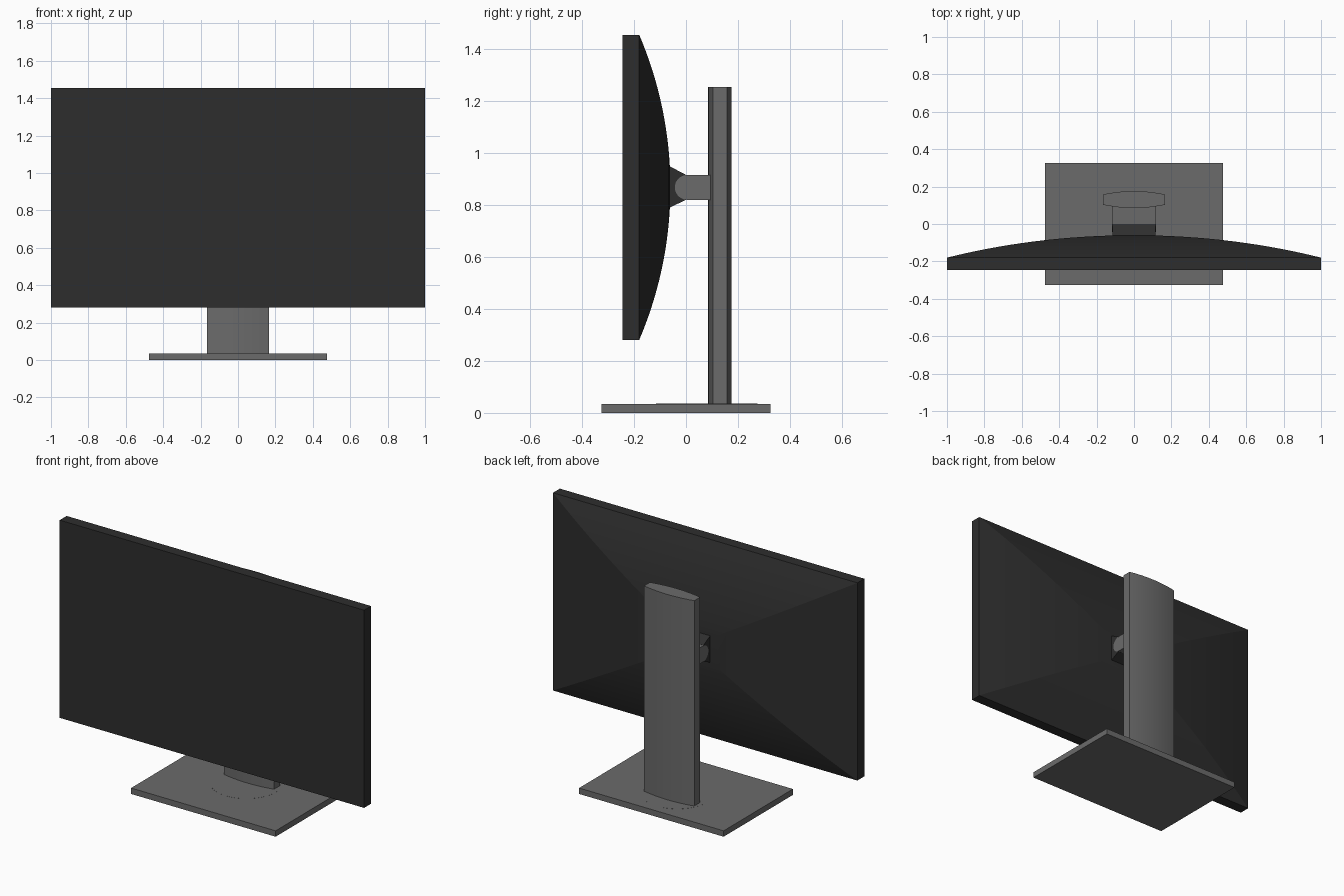
import bpy, bmesh, math

cube = bpy.data.objects.get("Cube")
if cube:
    bpy.data.objects.remove(cube, do_unlink=True)


def material(name, value):
    mat = bpy.data.materials.new(name)
    mat.use_nodes = True
    color = (value, value, value, 1)
    mat.diffuse_color = color
    bsdf = mat.node_tree.nodes["Principled BSDF"]
    bsdf.inputs["Base Color"].default_value = color
    bsdf.inputs["Roughness"].default_value = 0.6
    return mat


black = material("black plastic", 0.027)
grey = material("grey metal", 0.147)


def loft(name, rings, mat, smooth=None):
    """Skin a stack of matching closed rings and cap both ends."""
    bm = bmesh.new()
    loops = [[bm.verts.new(p) for p in ring] for ring in rings]
    n = len(loops[0])
    for a, b in zip(loops, loops[1:]):
        for i in range(n):
            j = (i + 1) % n
            bm.faces.new((a[i], a[j], b[j], b[i]))
    bm.faces.new(loops[0])
    bm.faces.new(loops[-1])
    bmesh.ops.recalc_face_normals(bm, faces=bm.faces)
    mesh = bpy.data.meshes.new(name)
    bm.to_mesh(mesh)
    bm.free()
    mesh.materials.append(mat)
    obj = bpy.data.objects.new(name, mesh)
    bpy.context.collection.objects.link(obj)
    if smooth:
        bpy.ops.object.select_all(action='DESELECT')
        obj.select_set(True)
        bpy.context.view_layer.objects.active = obj
        bpy.ops.object.shade_smooth_by_angle(angle=math.radians(smooth))
    return obj


def extrude_z(name, outline, z0, z1, mat, smooth=None):
    return loft(name, [[(x, y, z) for x, y in outline] for z in (z0, z1)], mat, smooth)


def extrude_x(name, outline, half, mat, smooth=None):
    return loft(name, [[(x, y, z) for y, z in outline] for x in (-half, half)], mat, smooth)


def rect(hx, hy):
    return [(-hx, -hy), (hx, -hy), (hx, hy), (-hx, hy)]


# Screen: thin slab whose back bulges along a circular arc, mitred at corners
half_h, mid_z, bulge = 0.587, 0.868, 0.12
radius = (half_h ** 2 + bulge ** 2) / (2 * bulge)


def screen_ring(scale, y):
    return [(x, y, mid_z + z) for x, z in rect(scale, half_h * scale)]


steps = 18
rings = [screen_ring(1, -0.245)]
for i in range(steps):
    s = 1 - i / steps
    sag = radius - math.sqrt(radius ** 2 - (half_h * s) ** 2)
    rings.append(screen_ring(s, -0.06 - sag))
loft("screen", rings, black, 5)

# Tapered mount between the screen back and the arm
extrude_x("screen_mount", [(-0.07, 0.787), (0, 0.82), (0, 0.916), (-0.07, 0.953)], 0.115, black)

# Arm with a rounded hinge end
arm_r, arm_y = 0.048, 0.005
arm = [(0.11, mid_z - arm_r), (0.11, mid_z + arm_r)]
for i in range(17):
    a = math.pi / 2 + math.pi * i / 16
    arm.append((arm_y + arm_r * math.cos(a), mid_z + arm_r * math.sin(a)))
extrude_x("arm", arm, 0.117, grey, 20)

# Column with bowed front and back
col_w, bow, n = 0.165, 0.018, 12
xs = [col_w * (2 * i / n - 1) for i in range(n + 1)]
front = [(x, 0.103 - bow * (1 - (x / col_w) ** 2)) for x in xs]
back = [(x, 0.158 + bow * (1 - (x / col_w) ** 2)) for x in reversed(xs)]
extrude_z("column", front + back, 0.03, 1.255, grey, 20)

# Base plate with its flush swivel disc
extrude_z("base_plate", rect(0.475, 0.325), 0, 0.035, grey)
disc = [(0.195 * math.cos(math.tau * i / 48), 0.08 + 0.195 * math.sin(math.tau * i / 48))
        for i in range(48)]
extrude_z("swivel_disc", disc, 0.03, 0.0355, grey, 30)
